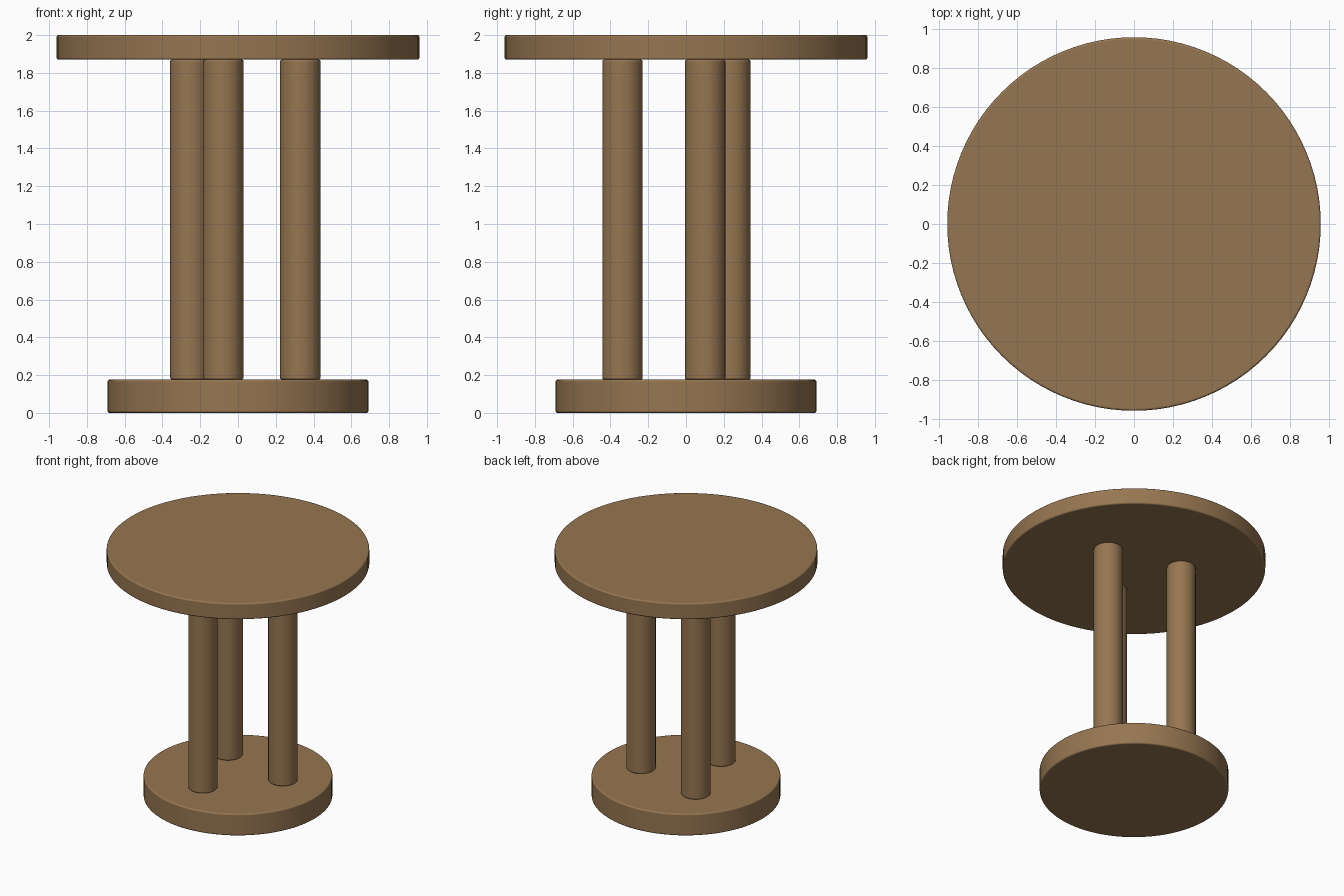
import bpy, math

if "Cube" in bpy.data.objects:
    bpy.data.objects.remove(bpy.data.objects["Cube"])

wood = bpy.data.materials.new("brown wood")
wood.diffuse_color = (0.305, 0.181, 0.082, 1)
wood.use_nodes = True
wood.node_tree.nodes["Principled BSDF"].inputs["Base Color"].default_value = wood.diffuse_color


def cylinder(name, radius, z0, z1, x=0, y=0, sides=96, bevel=0.01):
    """Upright cylinder with softly rounded rims."""
    bpy.ops.mesh.primitive_cylinder_add(
        vertices=sides, radius=radius, depth=z1 - z0, location=(x, y, (z0 + z1) / 2))
    ob = bpy.context.object
    ob.name = name
    ob.data.materials.append(wood)
    mod = ob.modifiers.new("rounded rim", 'BEVEL')
    mod.width = bevel
    mod.segments = 3
    mod.limit_method = 'ANGLE'
    mod.angle_limit = math.radians(40)
    bpy.ops.object.shade_smooth_by_angle(angle=math.radians(35))
    return ob


# Base and table top
cylinder("base", 0.69, 0.0, 0.176)
cylinder("table_top", 0.96, 1.87, 2.0)

# Three columns spaced evenly around the middle
for i in range(3):
    a = math.radians(17 + 120 * i)
    cylinder(f"column_{i + 1}", 0.107, 0.176, 1.87,
             0.345 * math.cos(a), 0.345 * math.sin(a), sides=64)
